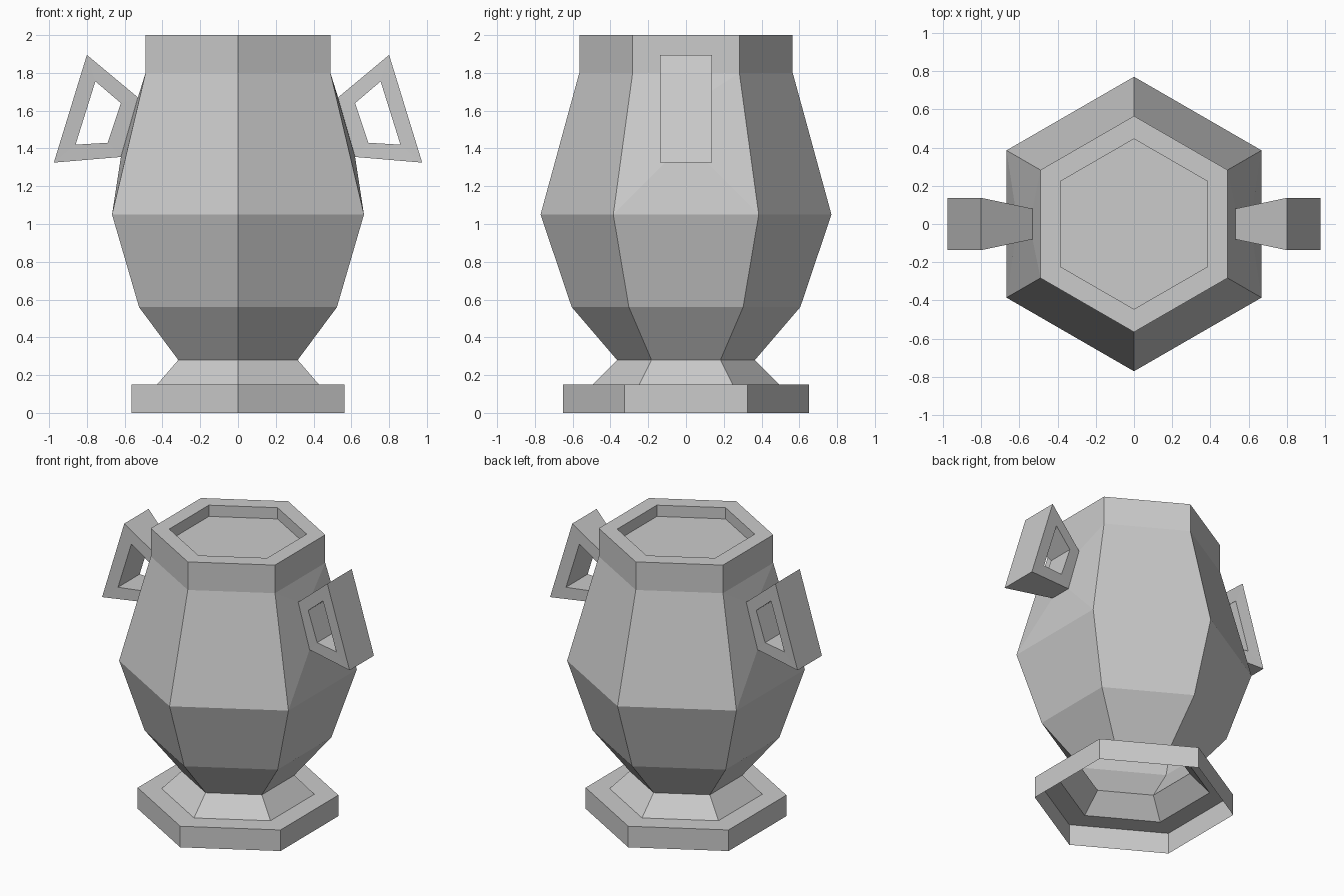
import bpy, bmesh
from math import sin, cos, radians

old = bpy.data.objects.get("Cube")
if old:
    bpy.data.objects.remove(old, do_unlink=True)

clay = bpy.data.materials.new("grey clay")
clay.use_nodes = True
GREY = (0.6, 0.6, 0.6, 1)
clay.diffuse_color = GREY
clay.node_tree.nodes["Principled BSDF"].inputs["Base Color"].default_value = GREY


def finish(name, bm):
    mesh = bpy.data.meshes.new(name)
    bm.to_mesh(mesh)
    bm.free()
    mesh.materials.append(clay)
    obj = bpy.data.objects.new(name, mesh)
    bpy.context.collection.objects.link(obj)
    return obj


# Handle outline and opening as (x, z, half width); last two outline points meet the body
OUTLINE = [(0.8, 1.895, 0.137), (0.975, 1.325, 0.137), (0.62, 1.355, 0.08), (0.53, 1.67, 0.08)]
OPENING = [(0.755, 1.755, 0.122), (0.86, 1.42, 0.122), (0.69, 1.43, 0.095), (0.62, 1.64, 0.095)]
LOW, HIGH = OUTLINE[2], OUTLINE[3]

# Vase body: (radius, height) from foot to rim and down to the sunken top
PROFILE = [(0.65, 0), (0.65, 0.15), (0.495, 0.15), (0.365, 0.28), (0.605, 0.56),
           (0.77, 1.05), (0.565, 1.8), (0.565, 2), (0.445, 2), (0.445, 1.92)]
BELLY = 5
SIDES = 6


def hex_ring(bm, radius, z):
    angles = [radians(60 * i - 30) for i in range(SIDES)]
    return [bm.verts.new((radius * cos(a), radius * sin(a), z)) for a in angles]


bm = bmesh.new()
rings = [hex_ring(bm, r, z) for r, z in PROFILE]
shoulders = []
for level, (a, b) in enumerate(zip(rings, rings[1:])):
    for i in range(SIDES):
        j = (i + 1) % SIDES
        face = bm.faces.new((a[i], a[j], b[j], b[i]))
        if level == BELLY and i in (0, 3):
            shoulders.append(face)
bm.faces.new(rings[-1])

# Collars: the two side panels rise to meet the handles
for face in shoulders:
    outer = list(face.verts)
    bm.faces.remove(face)
    inner = []
    for v in outer:
        x, z, w = HIGH if v.co.z > 1.5 else LOW
        inner.append(bm.verts.new((x if v.co.x > 0 else -x, w if v.co.y > 0 else -w, z)))
    for i in range(4):
        j = (i + 1) % 4
        bm.faces.new((outer[i], outer[j], inner[j], inner[i]))
finish("vase_body", bm)


# Handles: tapered four-sided loops, open where they join the body
def make_handle(name, side):
    bm = bmesh.new()

    def loop(points, s):
        return [bm.verts.new((side * x, s * w, z)) for x, z, w in points]

    out_f, out_b = loop(OUTLINE, -1), loop(OUTLINE, 1)
    in_f, in_b = loop(OPENING, -1), loop(OPENING, 1)
    for i in range(4):
        j = (i + 1) % 4
        for p, q in ((out_f, in_f), (in_f, in_b), (in_b, out_b), (out_b, out_f)):
            if p is out_b and i == 2:
                continue
            bm.faces.new((p[i], p[j], q[j], q[i]))
    bmesh.ops.recalc_face_normals(bm, faces=bm.faces)
    finish(name, bm)


make_handle("left_handle", 1)
make_handle("right_handle", -1)
